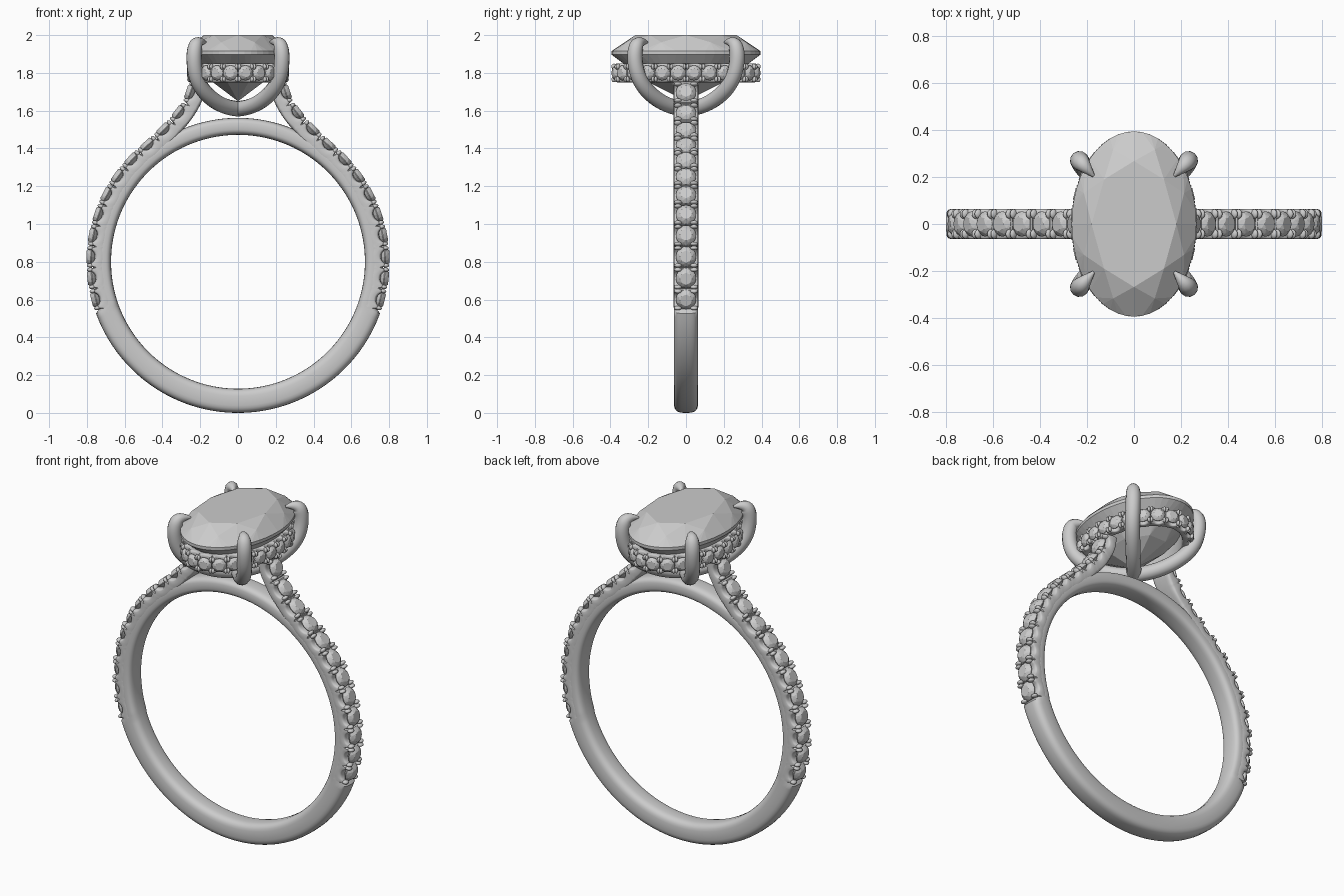
import bpy, bmesh, math
from mathutils import Vector, Matrix
from mathutils.geometry import interpolate_bezier

if "Cube" in bpy.data.objects:
    bpy.data.objects.remove(bpy.data.objects["Cube"])

grey = bpy.data.materials.new("polished grey")
grey.use_nodes = True
grey.diffuse_color = (0.6, 0.6, 0.6, 1)
grey.node_tree.nodes["Principled BSDF"].inputs["Base Color"].default_value = (0.6, 0.6, 0.6, 1)

CENTRE = Vector((0, 0, 0.8))
Y, Z = Vector((0, 1, 0)), Vector((0, 0, 1))


def finish(bm, name, smooth=None, mirror=False):
    bmesh.ops.recalc_face_normals(bm, faces=bm.faces)
    mesh = bpy.data.meshes.new(name)
    bm.to_mesh(mesh)
    bm.free()
    ob = bpy.data.objects.new(name, mesh)
    bpy.context.collection.objects.link(ob)
    mesh.materials.append(grey)
    if smooth:
        bpy.ops.object.select_all(action='DESELECT')
        ob.select_set(True)
        bpy.context.view_layer.objects.active = ob
        bpy.ops.object.shade_smooth_by_angle(angle=math.radians(smooth))
    if mirror:
        ob.modifiers.new("mirror", 'MIRROR').use_mirror_merge = False
    return ob


def resample(points, count, closed):
    """Evenly spaced (position, tangent) pairs along a polyline."""
    pts = points + [points[0]] if closed else points
    lengths = [0]
    for a, b in zip(pts, pts[1:]):
        lengths.append(lengths[-1] + (b - a).length)
    out, seg = [], 0
    for i in range(count if closed else count + 1):
        d = lengths[-1] * i / count
        while seg < len(pts) - 2 and lengths[seg + 1] < d:
            seg += 1
        f = (d - lengths[seg]) / (lengths[seg + 1] - lengths[seg])
        out.append((pts[seg].lerp(pts[seg + 1], f), (pts[seg + 1] - pts[seg]).normalized()))
    return out, lengths[-1]


def sweep(name, stations, axis, half_width, closed, power, smooth, mirror=False):
    """Band with a rounded section; stations are (outer, normal, depth)."""
    bm, m, rings = bmesh.new(), 28, []
    for outer, normal, depth in stations:
        ring = []
        for k in range(m):
            a = math.tau * k / m
            c, s = math.cos(a), math.sin(a)
            u = math.copysign(abs(c) ** (2 / power), c)
            v = math.copysign(abs(s) ** (2 / power), s)
            ring.append(bm.verts.new(outer + normal * depth * (u - 1) / 2 + axis * half_width * v))
        rings.append(ring)
    pairs = list(zip(rings, rings[1:])) + ([(rings[-1], rings[0])] if closed else [])
    for a, b in pairs:
        for k in range(m):
            j = (k + 1) % m
            bm.faces.new((a[k], a[j], b[j], b[k]))
    if not closed:
        bm.faces.new(rings[0])
        bm.faces.new(rings[-1])
    return finish(bm, name, smooth, mirror)


def add_gem(bm, matrix, levels, culet):
    """Faceted stone: levels are (sides, turn, radius, height)."""
    verts = [bm.verts.new(matrix @ Vector((0, 0, culet)))]
    for sides, turn, r, h in levels:
        for k in range(sides):
            a = math.tau * (k + turn) / sides
            verts.append(bm.verts.new(matrix @ Vector((r * math.cos(a), r * math.sin(a), h))))
    hull = bmesh.ops.convex_hull(bm, input=verts)
    spare = [v for v in hull["geom_interior"] if isinstance(v, bmesh.types.BMVert)]
    bmesh.ops.delete(bm, geom=spare, context='VERTS')


def pave(name, path, count, axis, half_width, depth, closed, mirror):
    """Scalloped band set with a row of small stones held by beads."""
    steps = 20
    samples, length = resample(path, count * steps, closed)
    pitch = length / count
    stations = []
    for i, (p, t) in enumerate(samples):
        n = t.cross(axis).normalized()
        u = abs((i % steps) / steps - 0.5)
        cut = 0.36 * math.sqrt(1 - (u / 0.36) ** 2) if u < 0.36 else 0
        drop = pitch * max(cut, 0.3 if u > 0.47 else 0.15)
        stations.append((p - n * drop, n, depth - drop))
    sweep(name + "_band", stations, axis, half_width, closed, 5, 35, mirror)

    gems, beads = bmesh.new(), bmesh.new()
    levels = [(8, 0, 0.27, 0.02), (8, 0.5, 0.37, -0.06), (16, 0, 0.46, -0.17), (16, 0, 0.46, -0.2)]
    for g in range(count):
        p, t = samples[g * steps + steps // 2]
        n = t.cross(axis).normalized()
        frame = Matrix((t, axis, n)).transposed().to_4x4()
        frame.translation = p
        frame = frame @ Matrix.Scale(pitch, 4)
        add_gem(gems, frame, levels, -0.55)
        for su in (-1, 1):
            for sv in (-1, 1):
                place = Matrix.Translation((su * 0.395, sv * (half_width / pitch - 0.19), -0.16))
                bmesh.ops.create_uvsphere(beads, u_segments=10, v_segments=8, radius=1,
                                          matrix=frame @ place @ Matrix.Diagonal((0.1, 0.18, 0.16, 1)))
    finish(gems, name + "_stones", None, mirror)
    finish(beads, name + "_beads", 60, mirror)


# Finger band: full depth below the set shoulders, slimmer above
def polar(deg):
    a = math.radians(deg)
    return Vector((math.cos(a), 0, math.sin(a)))


INNER, OUTER = 0.672, 0.8
stations = []
for i in range(180):
    n = polar(i * 2)
    depth = 0.09 if n.z > -0.31 else OUTER - INNER
    stations.append((CENTRE + n * (INNER + depth), n, depth))
sweep("finger_band", stations, Y, 0.0645, True, 3.2, 40)

# Set shoulders rising from the band into the head
path = [CENTRE + polar(d) * OUTER for d in range(-19, 48)]
start, along = CENTRE + polar(48) * OUTER, polar(138)
path += interpolate_bezier(start, start + along * 0.22, Vector((0.272, 0, 1.64)),
                           Vector((0.26, 0, 1.76)), 30)
pave("shoulder", path, 12, -Y, 0.065, 0.095, False, True)

# Oval gallery under the centre stone
oval = [Vector((0.268 * math.cos(math.tau * k / 360), 0.392 * math.sin(math.tau * k / 360), 1.8))
        for k in range(360)]
pave("gallery", oval, 24, Z, 0.05, 0.065, True, False)

# Oval centre stone
bm = bmesh.new()
add_gem(bm, Matrix.Diagonal((0.266, 0.395, 1, 1)),
        [(8, 0, 0.68, 2.0), (8, 0.5, 0.87, 1.962), (48, 0, 1, 1.915), (48, 0, 1, 1.897),
         (8, 0.5, 0.55, 1.752)], 1.65)
bmesh.ops.dissolve_limit(bm, angle_limit=0.01, verts=bm.verts, edges=bm.edges)
finish(bm, "centre_stone")

# Four claws meeting beneath the stone
claw = [(0, 0, 1.61, 1), (0.07, 0.08, 1.615, 1), (0.16, 0.18, 1.67, 1), (0.222, 0.25, 1.76, 1),
        (0.234, 0.273, 1.86, 1), (0.232, 0.27, 1.935, 1), (0.215, 0.25, 1.972, 0.8),
        (0.172, 0.205, 1.962, 0.15)]
for sx, side in ((1, "left"), (-1, "right")):
    for sy, end in ((-1, "front"), (1, "back")):
        curve = bpy.data.curves.new(end + "_" + side + "_claw", 'CURVE')
        curve.dimensions = '3D'
        curve.bevel_depth, curve.bevel_resolution = 0.041, 4
        curve.use_fill_caps = True
        spline = curve.splines.new('NURBS')
        spline.points.add(len(claw) - 1)
        for point, (x, y, z, r) in zip(spline.points, claw):
            point.co = (sx * x, sy * y, z, 1)
            point.radius = r
        spline.order_u, spline.use_endpoint_u, spline.resolution_u = 4, True, 6
        spline.use_smooth = True
        curve.materials.append(grey)
        bpy.context.collection.objects.link(bpy.data.objects.new(curve.name, curve))
